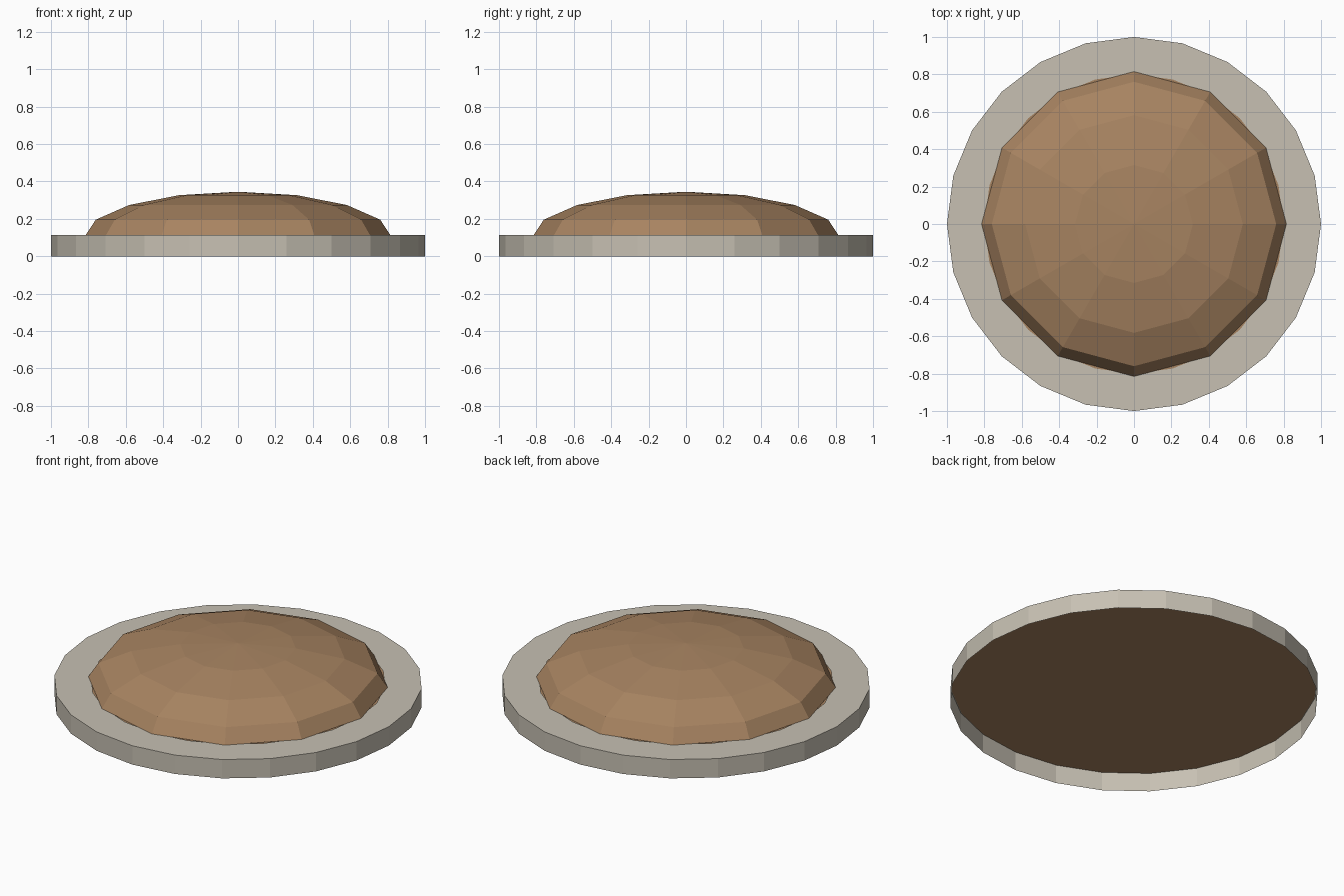
import bpy
import bmesh
from math import sin, cos, pi

if "Cube" in bpy.data.objects:
    bpy.data.objects.remove(bpy.data.objects["Cube"])


def material(name, color):
    mat = bpy.data.materials.new(name)
    mat.diffuse_color = (*color, 1)
    mat.use_nodes = True
    mat.node_tree.nodes["Principled BSDF"].inputs["Base Color"].default_value = mat.diffuse_color
    return mat


def lathe(name, profile, sides, mat, flip=False):
    """Revolve (radius, z) points around z; radius 0 makes a pole."""
    bm = bmesh.new()
    rings = []
    for r, z in profile:
        n = sides if r > 0 else 1
        rings.append([bm.verts.new((r * cos(2 * pi * i / sides),
                                    r * sin(2 * pi * i / sides), z)) for i in range(n)])
    for a, b in zip(rings, rings[1:]):
        for i in range(sides):
            j = (i + 1) % sides
            quad = [a[i % len(a)], a[j % len(a)], b[j % len(b)], b[i % len(b)]]
            face = bm.faces.new(list(dict.fromkeys(quad)))
            if flip:
                face.normal_flip()
    mesh = bpy.data.meshes.new(name)
    bm.to_mesh(mesh)
    bm.free()
    mesh.materials.append(mat)
    obj = bpy.data.objects.new(name, mesh)
    bpy.context.collection.objects.link(obj)
    return obj


stone = material("pale_stone", (0.57, 0.53, 0.45))
earth = material("brown_earth", (0.39, 0.23, 0.12))
RIM_Z = 0.113

# Rim: 24-sided wall with a flat top, open underneath
lathe("rim", [(1.0, 0.0), (1.0, RIM_Z), (0.8, RIM_Z)], 24, stone)

# Underside: brown ceiling recessed inside the rim
lathe("underside", [(0.995, RIM_Z - 0.004), (0, RIM_Z - 0.004)], 24, earth, flip=True)

# Mound: faceted 12-sided shallow dome
dome = [(0.815, RIM_Z)]
dome += [(0.823 * sin(k * pi / 8), 0.103 + 0.242 * cos(k * pi / 8)) for k in (3, 2, 1)]
dome.append((0, 0.345))
lathe("mound", dome, 12, earth)
